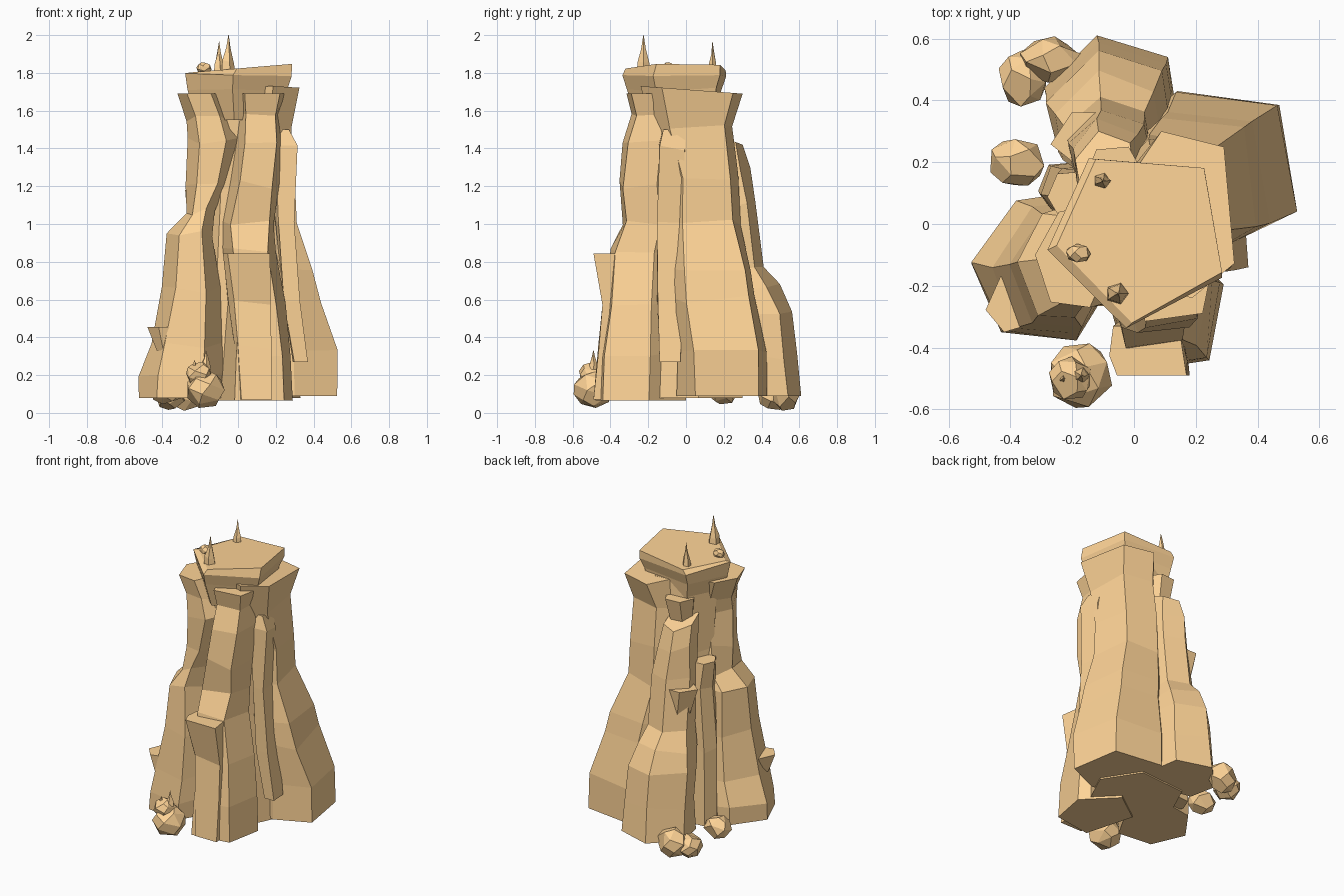
import bpy, bmesh, math, random
from mathutils import Vector

random.seed(4)
mat = bpy.data.materials.new("sandstone")
mat.diffuse_color = (1.0, 0.66, 0.31, 1)


def finish(name, bm):
    bmesh.ops.recalc_face_normals(bm, faces=bm.faces)
    me = bpy.data.meshes.new(name)
    bm.to_mesh(me)
    bm.free()
    me.materials.append(mat)
    ob = bpy.data.objects.new(name, me)
    bpy.context.collection.objects.link(ob)
    return ob


def column(name, outline, rings, tilt=(0, 0), jitter=0.008):
    """Loft an outline through rings (z, x0, x1, y0, y1); tilt slopes the top."""
    xs, ys = zip(*outline)
    unit = [((x - min(xs)) / (max(xs) - min(xs)), (y - min(ys)) / (max(ys) - min(ys)))
            for x, y in outline]
    bm = bmesh.new()
    loops = []
    for k, (z, x0, x1, y0, y1) in enumerate(rings):
        top, j = k == len(rings) - 1, jitter if 0 < k < len(rings) - 1 else 0
        loop = []
        for u, v in unit:
            dz = tilt[0] * (u - 0.5) + tilt[1] * (v - 0.5) if top else random.uniform(-3, 3) * j
            loop.append(bm.verts.new((x0 + (x1 - x0) * u + random.uniform(-j, j),
                                      y0 + (y1 - y0) * v + random.uniform(-j, j), z + dz)))
        loops.append(loop)
    n = len(outline)
    for a, b in zip(loops, loops[1:]):
        for i in range(n):
            bm.faces.new((a[i], a[(i + 1) % n], b[(i + 1) % n], b[i]))
    bm.faces.new(loops[0][::-1])
    bm.faces.new(loops[-1])
    return finish(name, bm)


def boulder(name, x, y, z, rx, ry, rz):
    """Chunky stone: convex hull of points spread over an ellipsoid."""
    bm = bmesh.new()
    count, turn = 20, random.uniform(0, 6)
    for i in range(count):
        h = 1 - 2 * (i + 0.5) / count
        r, a = math.sqrt(1 - h * h), turn + i * 2.4 + random.uniform(-.3, .3)
        bm.verts.new((x + rx * 1.04 * r * math.cos(a), y + ry * 1.04 * r * math.sin(a), z + rz * 1.04 * h))
    bmesh.ops.convex_hull(bm, input=bm.verts)
    bmesh.ops.dissolve_limit(bm, angle_limit=math.radians(22), verts=bm.verts, edges=bm.edges)
    return finish(name, bm)


def spike(name, x, y, z, r, h):
    pent = [(math.cos(math.tau * i / 5), math.sin(math.tau * i / 5)) for i in range(5)]
    rings = [(z + h * t, x - r * s, x + r * s, y - r * s, y + r * s)
             for t, s in ((0, .9), (0.3, 0.75), (0.65, 0.3), (1, 0.03))]
    return column(name, pent, rings, jitter=0.003)


HEX = [(-1, -.1), (-.5, -1), (.6, -.9), (1, .1), (.5, 1), (-.6, .9)]
BOX = [(0, .4), (.1, 0), (1, 0), (.9, 1), (.05, 1)]
WEDGE = [(0, .4), (.5, 0), (1, .1), (1, 1), (.4, 1)]

# central core and flat cap
column("core_column", HEX, [(.08, -.28, .33, -.22, .3), (.4, -.25, .31, -.2, .27),
    (.8, -.23, .26, -.18, .22), (1.2, -.2, .23, -.17, .2), (1.7, -.22, .22, -.2, .18)])
column("summit_cap", [(-.14, .21), (.22, .18), (.28, -.17), (-.02, -.34), (-.27, -.08)],
    [(1.55, -.22, .22, -.26, .16), (1.71, -.265, .26, -.31, .19), (1.79, -.28, .285, -.34, .21),
     (1.825, -.25, .285, -.32, .21)], tilt=(.045, 0), jitter=.004)

# right buttress
column("right_column", [(.14, .43), (.47, .385), (.525, .05), (.3, -.05), (.04, 0), (-.02, .3)],
    [(.09, -.02, .525, -.05, .43), (.31, -.02, .525, -.05, .42), (.6, -.02, .435, -.1, .37),
     (.75, -.03, .40, -.1, .35), (1.0, -.05, .305, -.1, .29), (1.25, -.05, .30, -.1, .27),
     (1.5, -.04, .285, -.18, .24), (1.71, -.01, .325, -.24, .30)], tilt=(0, -.04))

# back buttress, lower than the others
column("back_column", [(-.12, .61), (.11, .54), (.14, .35), (0, .2), (-.25, .25), (-.29, .44)],
    [(.09, -.29, .14, .2, .61), (.3, -.28, .13, .2, .58), (.53, -.28, .12, .18, .555),
     (.66, -.26, .09, .16, .49), (.77, -.23, .06, .15, .415), (1.1, -.21, .05, .12, .365),
     (1.3, -.2, .02, .1, .335), (1.46, -.19, 0, .08, .30)], tilt=(0, -.08))

# left buttress
column("left_column", [(-.525, -.13), (-.43, -.35), (-.19, -.375), (-.09, -.2), (-.2, .1), (-.38, .07)],
    [(.08, -.525, -.09, -.375, .1), (.2, -.52, -.08, -.37, .1), (.36, -.46, -.09, -.36, .08),
     (.65, -.40, -.09, -.34, .06), (.95, -.37, -.13, -.31, .06), (1.06, -.28, -.13, -.27, .05),
     (1.22, -.27, -.07, -.26, .03), (1.44, -.26, -.0, -.27, .02), (1.55, -.27, -.04, -.25, .03),
     (1.69, -.32, -.09, -.27, .06)])

# front buttress
column("front_column", [(-.01, -.49), (.245, -.45), (.29, -.2), (.1, 0), (-.1, -.15)],
    [(.065, -.11, .29, -.48, 0), (.31, -.09, .275, -.465, 0), (.57, -.07, .245, -.435, 0),
     (.85, -.1, .195, -.40, 0), (1.0, -.1, .195, -.335, 0), (1.21, -.06, .22, -.36, 0),
     (1.45, -.02, .23, -.33, 0), (1.58, -.01, .22, -.285, 0), (1.69, -.03, .255, -.315, 0)])

# ledges and thin slabs between the buttresses
column("front_ledge", BOX, [(.07, 0, .18, -.49, -.3), (.35, -.02, .17, -.46, -.3),
    (.57, -.04, .165, -.44, -.3), (.845, -.08, .17, -.49, -.33)])
column("left_ledge", WEDGE, [(.33, -.43, -.36, -.33, -.2), (.455, -.48, -.36, -.35, -.17)])
column("right_slab", BOX, [(.27, .29, .37, -.14, -.03), (.6, .24, .325, -.15, -.02),
    (1.0, .2, .295, -.15, -.02), (1.4, .18, .31, -.14, 0), (1.5, .18, .27, -.12, 0)])
column("rear_left_slab", HEX, [(.09, -.31, -.14, .03, .2), (.6, -.3, -.14, .03, .19),
    (1.0, -.27, -.12, .02, .18), (1.18, -.28, -.12, .02, .17)])
column("rear_ledge", WEDGE, [(.88, -.22, -.1, .22, .34), (1.05, -.27, -.1, .19, .36)])
column("upper_rear_ledge", HEX, [(1.4, -.14, 0, .08, .2), (1.6, -.16, .03, .06, .25)])

# boulders at the foot, one pebble on the cap
for i, b in enumerate([(-.175, -.49, .125, .105, .105, .1), (-.205, -.5, .205, .07, .07, .065),
                       (-.38, .2, .12, .09, .08, .075), (-.36, .47, .09, .08, .09, .075),
                       (-.27, .53, .11, .1, .075, .1), (-.18, -.095, 1.825, .04, .03, .032)]):
    boulder(f"boulder_{i + 1}", *b)

# pointed stones
for i, s in enumerate([(-.05, -.225, 1.8, .04, .2), (-.1, .14, 1.8, .03, .165),
                       (-.17, -.49, .23, .03, .1), (-.23, -.5, .22, .02, .06)]):
    spike(f"spike_{i + 1}", *s)
